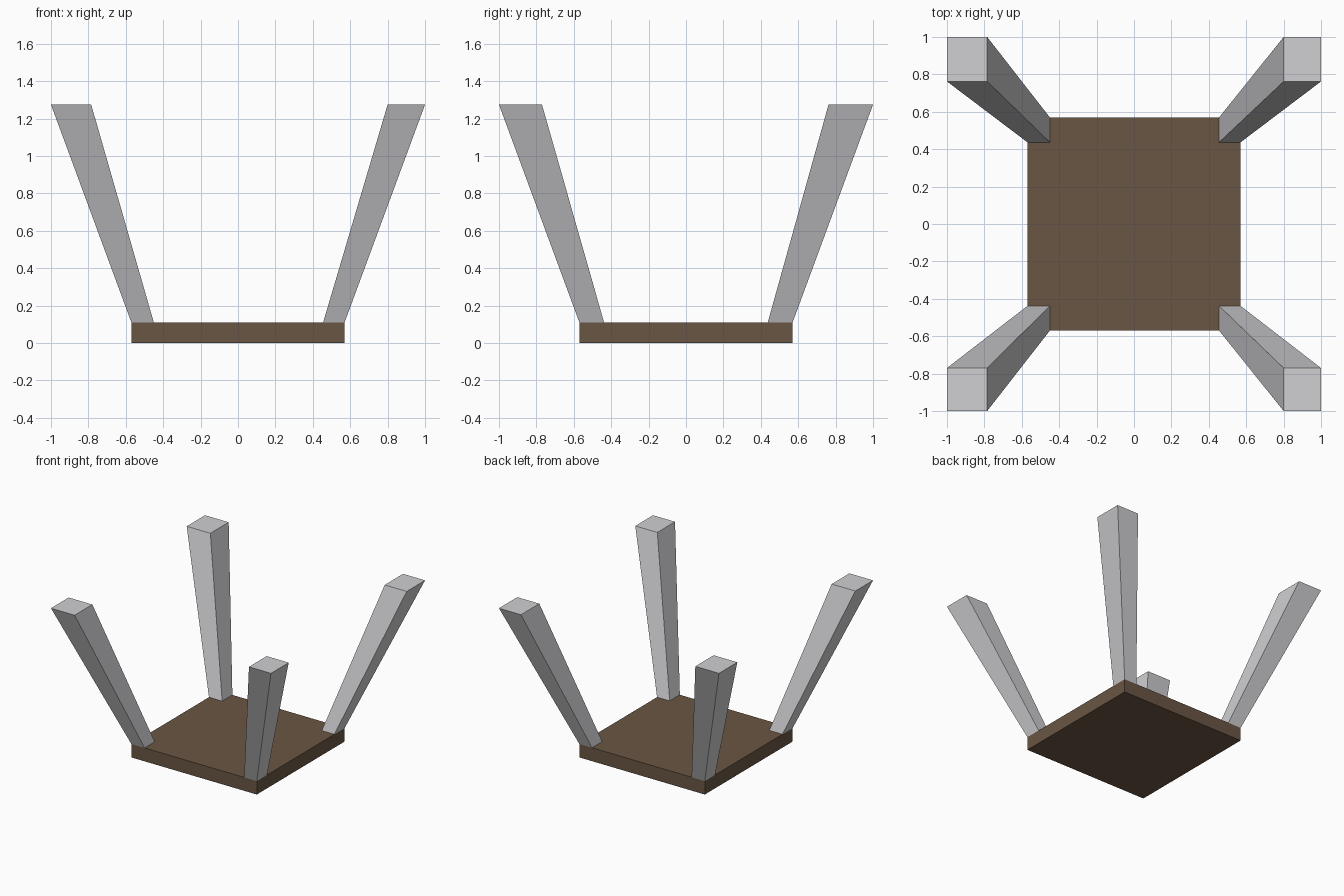
import bpy
import bmesh

if "Cube" in bpy.data.objects:
    bpy.data.objects.remove(bpy.data.objects["Cube"])


def material(name, rgb):
    m = bpy.data.materials.new(name)
    m.diffuse_color = (*rgb, 1.0)
    m.use_nodes = True
    m.node_tree.nodes["Principled BSDF"].inputs["Base Color"].default_value = m.diffuse_color
    return m


wood = material("brown wood", (0.144, 0.093, 0.056))
metal = material("light grey metal", (0.63, 0.63, 0.65))


def frustum(name, bottom, top, z0, z1, mat):
    """Six-sided block between two rectangles (x0, x1, y0, y1)."""
    bm = bmesh.new()
    bmesh.ops.create_cube(bm, size=1.0)
    for v in bm.verts:
        r = top if v.co.z > 0 else bottom
        z = z1 if v.co.z > 0 else z0
        v.co = (r[1] if v.co.x > 0 else r[0], r[3] if v.co.y > 0 else r[2], z)
    bmesh.ops.recalc_face_normals(bm, faces=bm.faces)
    me = bpy.data.meshes.new(name)
    bm.to_mesh(me)
    bm.free()
    me.materials.append(mat)
    ob = bpy.data.objects.new(name, me)
    bpy.context.collection.objects.link(ob)
    return ob


# Square slab
S, T, H = 0.57, 0.11, 1.275
frustum("seat", (-S, S, -S, S), (-S, S, -S, S), 0.0, T, wood)

# Splayed legs: inner edge at the slab and at the tip, for each side
sides_x = {"left": (-1, 0.45, 0.785), "right": (1, 0.455, 0.80)}
sides_y = {"front": (-1, 0.438, 0.77), "back": (1, 0.437, 0.762)}


def span(sign, inner, outer):
    return tuple(sorted((sign * inner, sign * outer)))


for ny, (sy, by, ty) in sides_y.items():
    for nx, (sx, bx, tx) in sides_x.items():
        frustum(f"{ny}_{nx}_leg",
                span(sx, bx, S) + span(sy, by, S),
                span(sx, tx, 1.0) + span(sy, ty, 1.0), T, H, metal)
